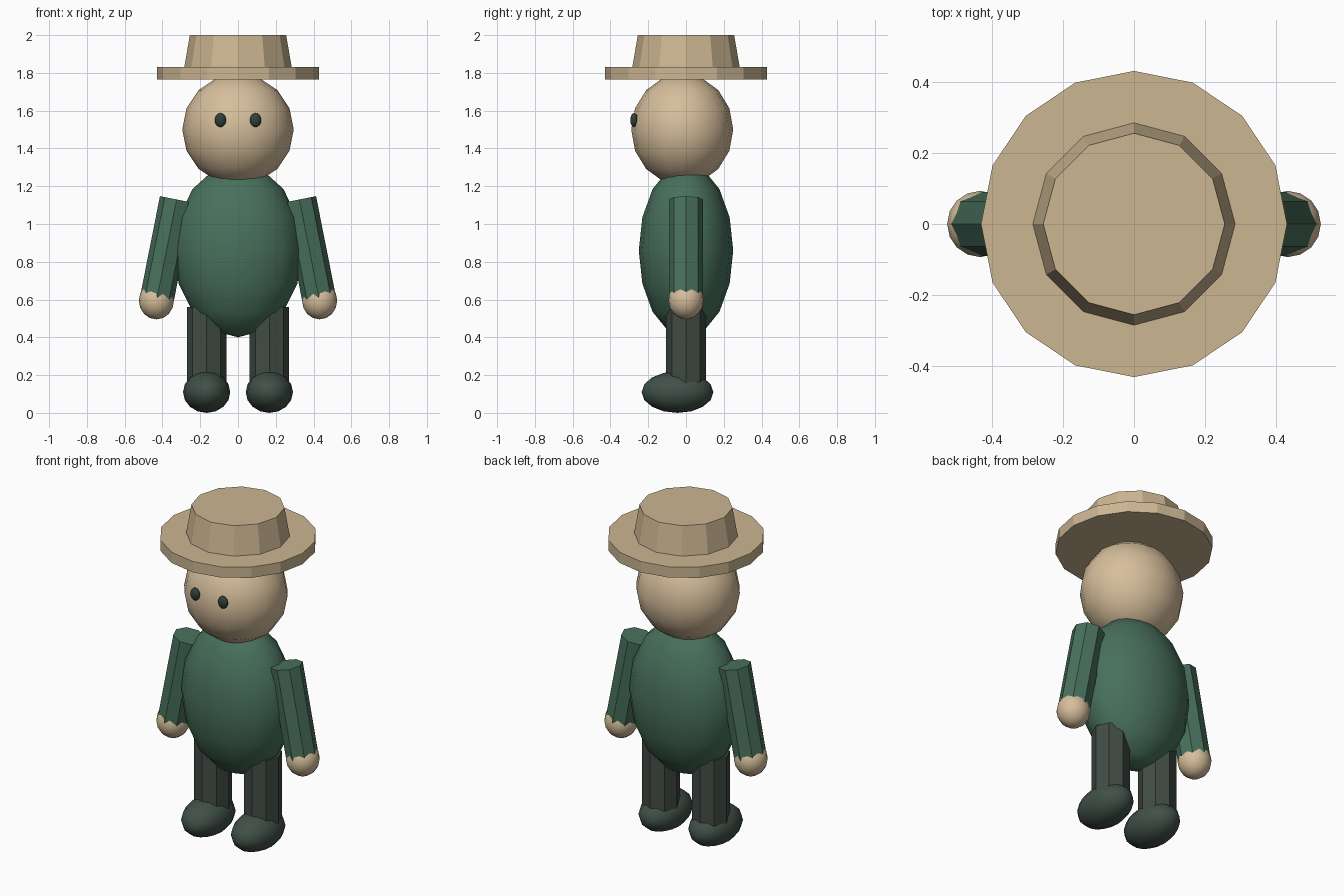
import bpy, math
from mathutils import Vector

if "Cube" in bpy.data.objects:
    bpy.data.objects.remove(bpy.data.objects["Cube"])


def srgb(r, g, b):
    def f(c):
        c /= 255
        return c / 12.92 if c <= 0.04045 else ((c + 0.055) / 1.055) ** 2.4
    return (f(r), f(g), f(b), 1.0)


def material(name, *rgb):
    m = bpy.data.materials.new(name)
    m.diffuse_color = srgb(*rgb)
    m.use_nodes = True
    m.node_tree.nodes["Principled BSDF"].inputs["Base Color"].default_value = m.diffuse_color
    return m


SKIN = material("skin tan", 214, 190, 155)
STRAW = material("straw", 204, 182, 146)
GREEN = material("coat green", 72, 112, 92)
TROUSER = material("trouser grey", 66, 76, 69)
DARK = material("boot dark green", 64, 80, 72)
EYE = material("eye dark", 46, 64, 58)


def finish(name, mat, smooth):
    ob = bpy.context.object
    ob.name = name
    ob.data.materials.append(mat)
    if smooth:
        bpy.ops.object.shade_smooth()
    return ob


def ball(name, mat, centre, radii, segs=16, rings=8):
    bpy.ops.mesh.primitive_uv_sphere_add(segments=segs, ring_count=rings, radius=1, location=centre)
    bpy.context.object.scale = radii
    bpy.ops.object.transform_apply(location=False, rotation=False, scale=True)
    return finish(name, mat, True)


def rod(name, mat, start, end, r1, r2, sides):
    a, b = Vector(start), Vector(end)
    bpy.ops.mesh.primitive_cone_add(vertices=sides, radius1=r1, radius2=r2,
                                    depth=(b - a).length, location=(a + b) / 2)
    # tilt only within the x-z plane
    bpy.context.object.rotation_euler.y = math.atan2(b.x - a.x, b.z - a.z)
    return finish(name, mat, False)


# Torso and head
ball("body", GREEN, (0, 0, 0.86), (0.34, 0.25, 0.46))
ball("head", SKIN, (0, -0.02, 1.5), (0.295, 0.27, 0.295))

# Hat
rod("hat_brim", STRAW, (0, 0, 1.765), (0, 0, 1.83), 0.43, 0.43, 16)
rod("hat_crown", STRAW, (0, 0, 1.82), (0, 0, 2.0), 0.286, 0.255, 12)

# Paired parts
for side, s in (("left", 1), ("right", -1)):
    ball(side + "_eye", EYE, (s * 0.093, -0.275, 1.55), (0.03, 0.02, 0.037))
    rod(side + "_arm", GREEN, (s * 0.43, 0, 0.6), (s * 0.325, 0, 1.13), 0.09, 0.09, 8)
    ball(side + "_hand", SKIN, (s * 0.432, 0, 0.595), (0.093, 0.093, 0.1))
    rod(side + "_leg", TROUSER, (s * 0.166, 0, 0.12), (s * 0.166, 0, 0.56), 0.105, 0.105, 8)
    ball(side + "_boot", DARK, (s * 0.166, -0.045, 0.11), (0.125, 0.19, 0.11))
